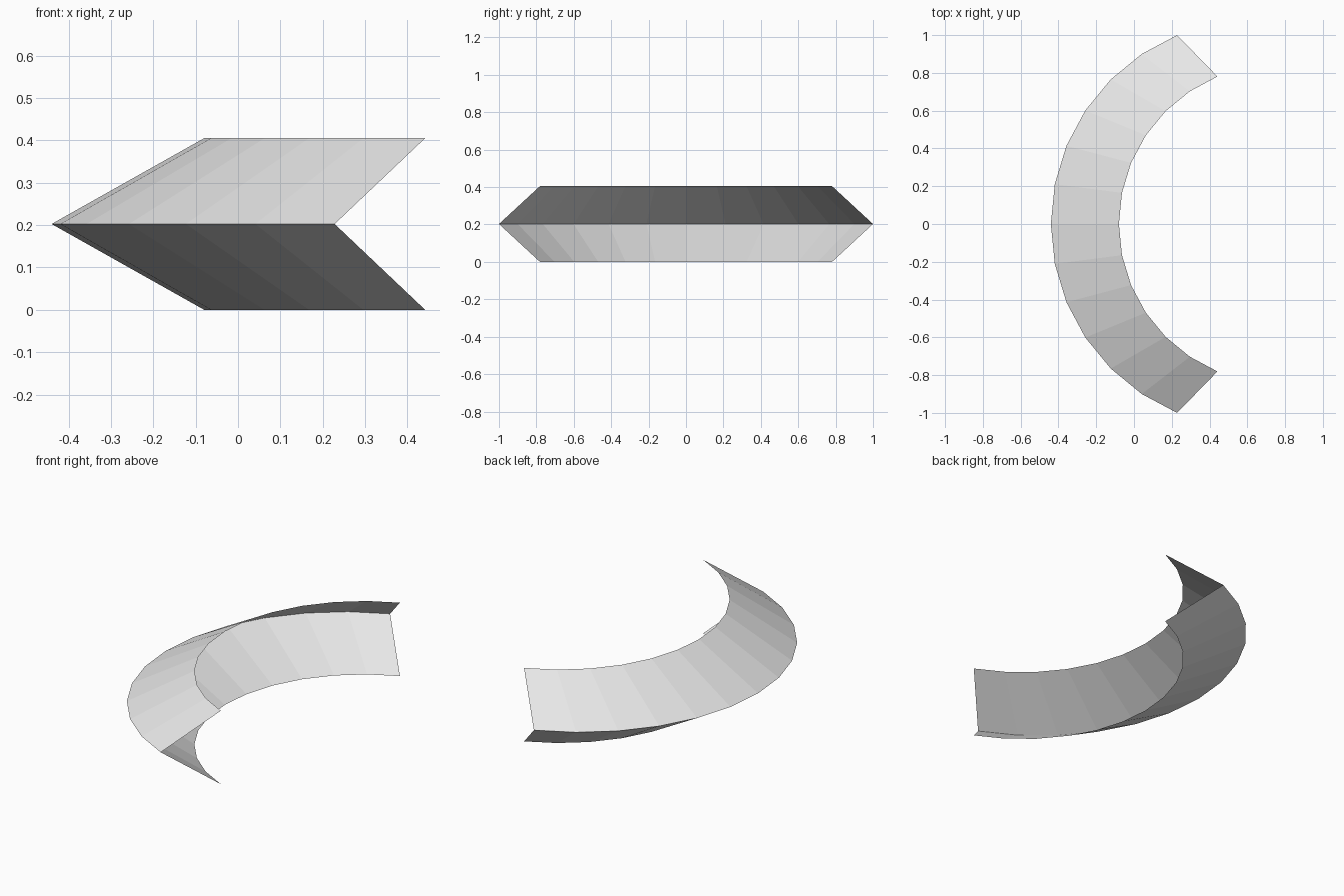
import bpy
from math import sin, cos, radians

cube = bpy.data.objects.get("Cube")
if cube:
    bpy.data.objects.remove(cube, do_unlink=True)

SEGMENTS = 12
HALF_SWEEP = radians(67.5)

# Rails of the V-shaped band: arc centre x, radius, height
RAILS = [
    (0.765, 0.845, 0.0),       # lower inner edge
    (0.6424, 1.0825, 0.2025),  # outer ridge
    (0.765, 0.845, 0.405),     # upper inner edge
]

material = bpy.data.materials.new("light grey")
material.use_nodes = True
grey = (0.8, 0.8, 0.8, 1.0)
material.diffuse_color = grey
material.node_tree.nodes["Principled BSDF"].inputs["Base Color"].default_value = grey

# Sweep the open V profile around the arc
verts, faces = [], []
for i in range(SEGMENTS + 1):
    angle = HALF_SWEEP * (2 * i / SEGMENTS - 1)
    verts += [(cx - r * cos(angle), r * sin(angle), z) for cx, r, z in RAILS]

n = len(RAILS)
for i in range(SEGMENTS):
    for j in range(n - 1):
        a = i * n + j
        faces.append((a, a + 1, a + n + 1, a + n))

mesh = bpy.data.meshes.new("curved_v_band")
mesh.from_pydata(verts, [], faces)
mesh.materials.append(material)
mesh.update()

# Outward-facing, flat-shaded sheet
if mesh.polygons[0].normal.x > 0:
    mesh.flip_normals()

band = bpy.data.objects.new("curved_v_band", mesh)
bpy.context.collection.objects.link(band)
